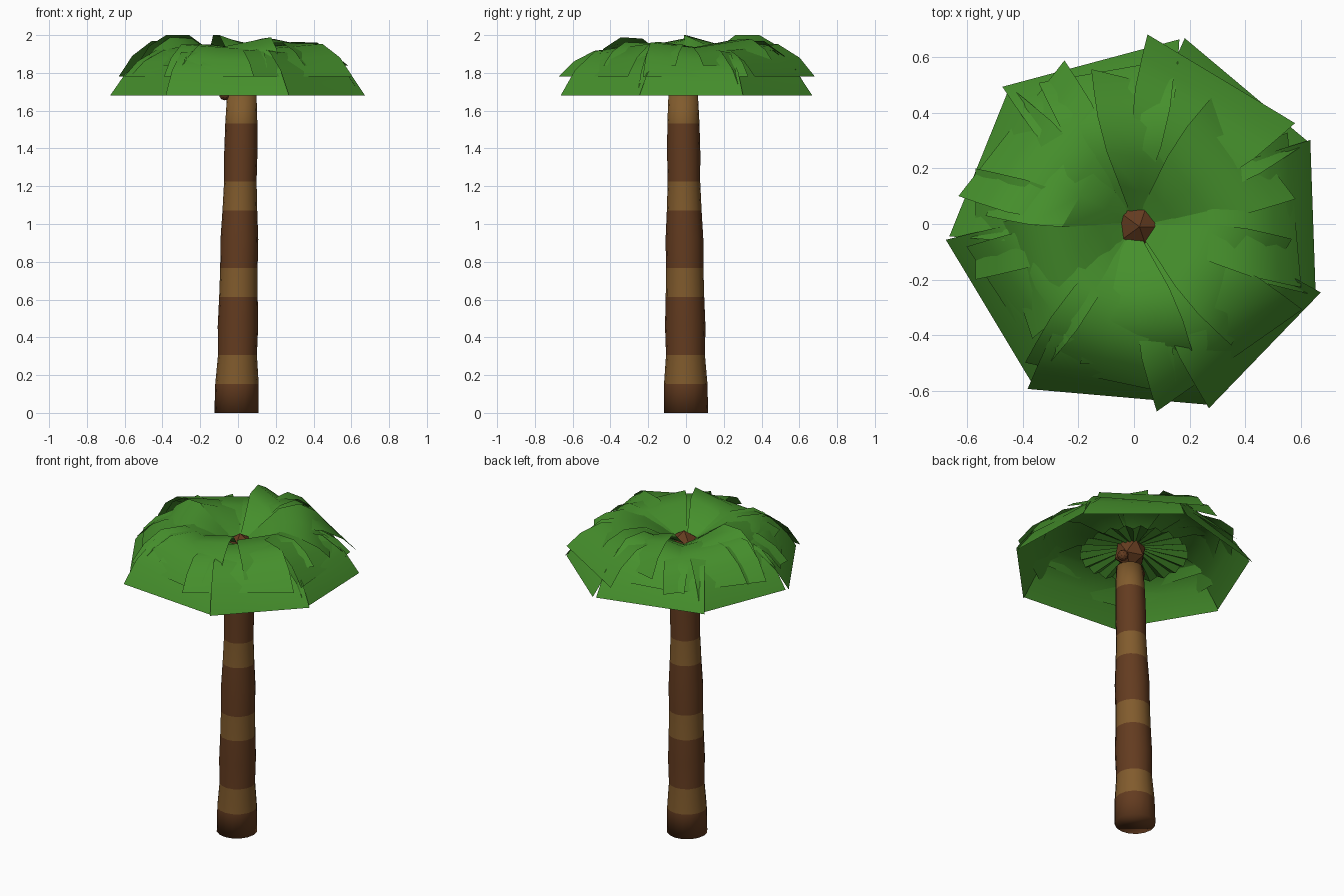
import bpy
import bmesh
import math
import random
from mathutils import Vector, Matrix

random.seed(4)
if "Cube" in bpy.data.objects:
    bpy.data.objects.remove(bpy.data.objects["Cube"], do_unlink=True)


def make_material(name, color):
    mat = bpy.data.materials.new(name)
    mat.use_nodes = True
    mat.diffuse_color = (*color, 1)
    mat.node_tree.nodes["Principled BSDF"].inputs["Base Color"].default_value = (*color, 1)
    return mat


leaf_green = make_material("leaf green", (0.06, 0.275, 0.025))
dark_bark = make_material("dark bark", (0.125, 0.044, 0.014))
light_bark = make_material("light bark", (0.22, 0.105, 0.026))


def make_object(name, bm, materials, smooth_angle=None):
    mesh = bpy.data.meshes.new(name)
    bm.to_mesh(mesh)
    bm.free()
    for mat in materials:
        mesh.materials.append(mat)
    obj = bpy.data.objects.new(name, mesh)
    bpy.context.collection.objects.link(obj)
    if smooth_angle:
        bpy.ops.object.select_all(action="DESELECT")
        obj.select_set(True)
        bpy.context.view_layer.objects.active = obj
        bpy.ops.object.shade_smooth_by_angle(angle=math.radians(smooth_angle))
    return obj


# Trunk: slightly bent stack of rings, banded in two bark colours
SIDES, SEGMENTS, TRUNK_TOP = 16, 11, 1.685
RADII = (0.117, 0.115, 0.103, 0.107, 0.102, 0.099,
         0.1, 0.092, 0.086, 0.088, 0.085, 0.078)
LIGHT_SEGMENTS = (1, 4, 7, 10)

bm = bmesh.new()
rings = []
for i, radius in enumerate(RADII):
    t = i / SEGMENTS
    center = Vector((-0.008 + 0.028 * t, -0.015 * t, TRUNK_TOP * t))
    rings.append([bm.verts.new(center + Vector((radius * math.cos(a), radius * math.sin(a), 0)))
                  for a in (math.tau * k / SIDES for k in range(SIDES))])
for i, (low, high) in enumerate(zip(rings, rings[1:])):
    for k in range(SIDES):
        n = (k + 1) % SIDES
        face = bm.faces.new((low[k], low[n], high[n], high[k]))
        face.material_index = int(i in LIGHT_SEGMENTS)
bm.faces.new(rings[0][::-1])
bm.faces.new(rings[-1])
make_object("trunk", bm, (dark_bark, light_bark), 100)


# Faceted heart of the crown and the small nuts hanging below it
def nut(name, location, radius, subdivisions=1):
    bm = bmesh.new()
    bmesh.ops.create_icosphere(bm, subdivisions=subdivisions, radius=radius,
                               matrix=Matrix.Translation(location))
    make_object(name, bm, (dark_bark,))


nut("crown_heart", (0.02, -0.01, 1.787), 0.098)
nut("small_nut_right", (-0.07, -0.03, 1.685), 0.03, 2)
nut("small_nut_left", (0.1, 0.02, 1.725), 0.032, 2)

# Pleated ring of folded frond bases drooping under the crown
PLEATS = 44
bm = bmesh.new()
inner_ring, outer_ring = [], []
for k in range(PLEATS):
    a = math.tau * k / PLEATS
    fold = 0.012 if k % 2 else -0.012
    direction = Vector((math.cos(a), math.sin(a), 0))
    inner_ring.append(bm.verts.new(direction * 0.06 + Vector((0, 0, 1.82 + fold / 3))))
    outer_ring.append(bm.verts.new(direction * 0.31 + Vector((0, 0, 1.78 + fold))))
for k in range(PLEATS):
    n = (k + 1) % PLEATS
    bm.faces.new((inner_ring[k], outer_ring[k], outer_ring[n], inner_ring[n]))
make_object("frond_bases", bm, (leaf_green,))

# Fronds: broad strips that rise from the heart, arch over and hang down
REACH = (0.08, 0.24, 0.46, 0.69, 0.87, 1.0)
WIDTH = (0.1, 0.3, 0.58, 0.8, 0.92, 1.0)
HEIGHT = (1.825, 1.87, 1.92, 1.9, 1.805, 1.68)
RAISE = (0.05, 0.1, 0.2, 0.35, 0.65, 1.0)
ROLL = (0, 0.3, 0.9, 1, 0.6, 0)


def frond(name, degrees, length, half_width, lift, roll, skew=0):
    bm = bmesh.new()
    turn = Matrix.Rotation(math.radians(degrees), 3, "Z")
    rows = []
    for reach, width, height, raise_by, tilt in zip(REACH, WIDTH, HEIGHT, RAISE, ROLL):
        row = []
        for side in (-1, 0, 1):
            z = height + lift * raise_by + side * roll * tilt
            local = Vector((length * reach + side * skew * reach, side * half_width * width,
                            min(z, 2.0)))
            row.append(bm.verts.new(turn @ local))
        rows.append(row)
    for inner, outer in zip(rows, rows[1:]):
        for k in range(2):
            bm.faces.new((inner[k], outer[k], outer[k + 1], inner[k + 1]))
    make_object(name, bm, (leaf_green,), 35)


# Long outer fronds: direction, length, half width
LONG = ((265, 0.625, 0.33), (316, 0.655, 0.29), (2, 0.645, 0.28), (50, 0.63, 0.29),
        (105, 0.6, 0.33), (158, 0.6, 0.29), (211, 0.61, 0.3))
for i, (degrees, length, half_width) in enumerate(LONG):
    frond(f"long_frond_{i + 1}", degrees, length, half_width, 0, random.uniform(-0.02, 0.02))

# Middle fronds, a little shorter and tilted to alternating sides
MIDDLE = ((142, 0.56, 0.31), (100, 0.56, 0.25), (59, 0.61, 0.31), (5, 0.58, 0.28),
          (305, 0.6, 0.32), (258, 0.57, 0.28), (213, 0.55, 0.26), (180, 0.57, 0.2))
for i, (degrees, length, half_width) in enumerate(MIDDLE):
    frond(f"middle_frond_{i + 1}", degrees, length, half_width, 0.1,
          random.uniform(0.01, 0.04) * (-1) ** i)

# Short top fronds, turned irregularly
for i in range(6):
    frond(f"upper_frond_{i + 1}", 25 + 60 * i + random.uniform(-9, 9),
          random.uniform(0.47, 0.53), random.uniform(0.19, 0.25), 0.16,
          0.055 if i in (1, 2) else random.uniform(-0.04, 0.04), random.uniform(-0.03, 0.03))
